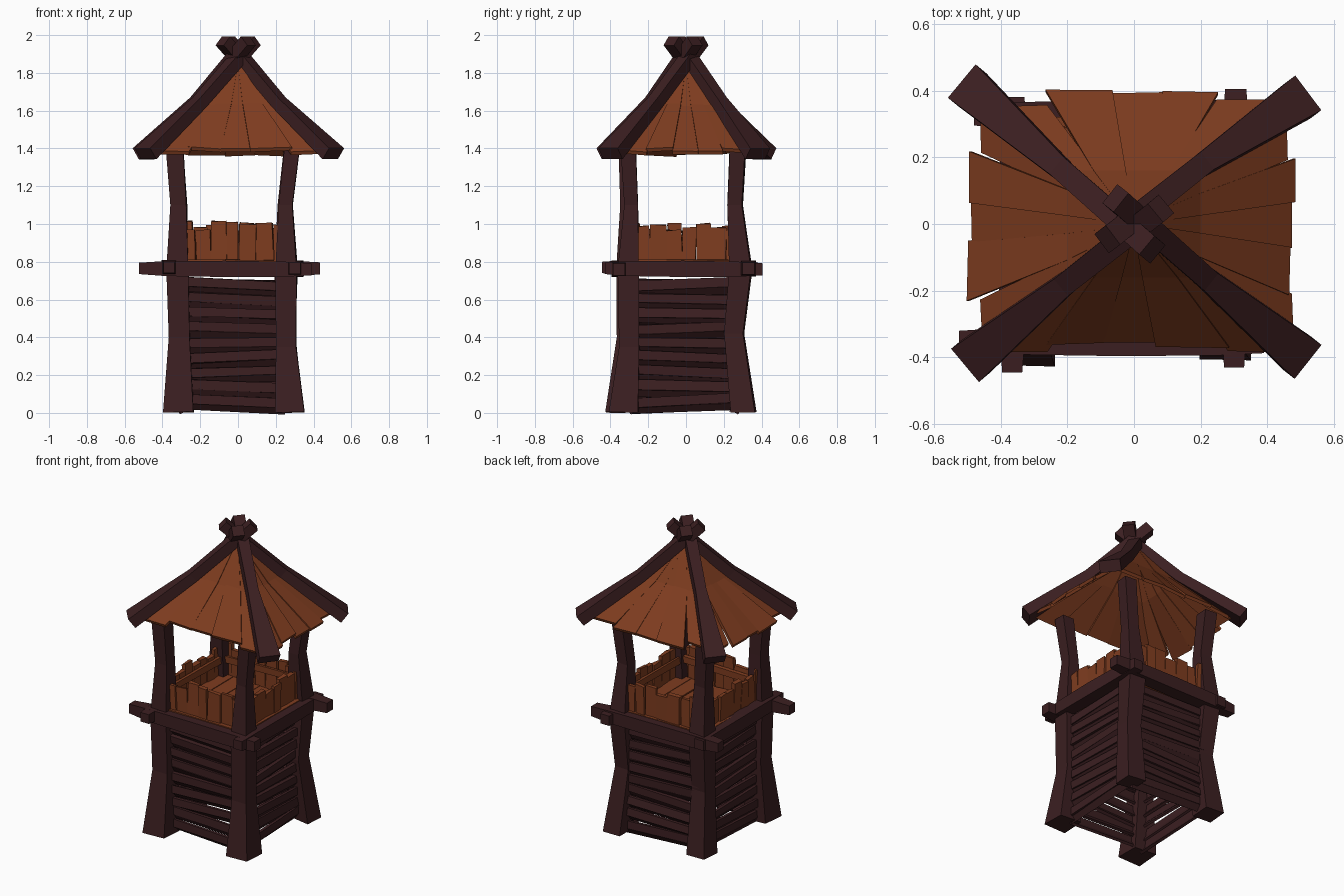
import bpy, bmesh, math, random
from mathutils import Vector, Matrix, Euler

if "Cube" in bpy.data.objects:
    bpy.data.objects.remove(bpy.data.objects["Cube"])

random.seed(7)
R = random.uniform


def material(name, rgb):
    m = bpy.data.materials.new(name)
    m.diffuse_color = (*rgb, 1)
    m.use_nodes = True
    m.node_tree.nodes["Principled BSDF"].inputs["Base Color"].default_value = m.diffuse_color
    return m


DARK = material("dark_wood", (0.044, 0.0135, 0.015))
BROWN = material("warm_wood", (0.212, 0.046, 0.014))


def finish(bm, name, mat):
    bmesh.ops.recalc_face_normals(bm, faces=bm.faces)
    me = bpy.data.meshes.new(name)
    bm.to_mesh(me)
    bm.free()
    me.materials.append(mat)
    ob = bpy.data.objects.new(name, me)
    bpy.context.collection.objects.link(ob)
    return ob


def loft(bm, rings):
    vs = [[bm.verts.new(p) for p in r] for r in rings]
    n = len(vs[0])
    for a, b in zip(vs, vs[1:]):
        for i in range(n):
            bm.faces.new((a[i], a[(i + 1) % n], b[(i + 1) % n], b[i]))
    bm.faces.new(vs[0])
    bm.faces.new(vs[-1])


def box(bm, c, s, rot=(0, 0, 0), jit=0.0):
    m = Matrix.Translation(c) @ Euler(rot).to_matrix().to_4x4() @ Matrix.Diagonal((*s, 1))
    for v in bmesh.ops.create_cube(bm, size=1, matrix=m)['verts']:
        v.co += Vector((R(-jit, jit), R(-jit, jit), R(-jit, jit)))


# crooked corner posts: (x, y, z, half width) along each path
posts = {
    "front_left_post": [(-.315, -.345, 0, .08), (-.31, -.31, .4, .055), (-.32, -.31, .76, .058),
                        (-.315, -.305, 1.1, .042), (-.335, -.31, 1.40, .046)],
    "front_right_post": [(.275, -.33, 0, .077), (.255, -.30, .35, .053), (.255, -.305, .76, .056),
                         (.252, -.29, 1.1, .036), (.285, -.305, 1.39, .04)],
    "back_right_post": [(.28, .305, 0, .064), (.25, .255, .42, .05), (.255, .29, .76, .058),
                        (.25, .26, 1.1, .038), (.285, .275, 1.40, .04)],
    "back_left_post": [(-.325, .30, 0, .066), (-.305, .255, .42, .05), (-.32, .29, .76, .058),
                       (-.31, .26, 1.1, .04), (-.335, .275, 1.40, .043)],
}
for name, path in posts.items():
    bm = bmesh.new()
    yaw = R(-.08, .08)
    rings = []
    for x, y, z, h in path:
        rings.append([(x + h * 1.414 * math.cos(yaw + math.pi * (k + .5) / 2),
                       y + h * 1.414 * math.sin(yaw + math.pi * (k + .5) / 2),
                       z + (R(0, .015) if z == 0 else 0)) for k in range(4)])
    loft(bm, rings)
    finish(bm, name, DARK)

# the four sides of the tower: name, centre, outward angle, span
CX, CY = -.03, -.01
sides = [("front", Vector((CX, -.305, 0)), 0, .56), ("right", Vector((.255, CY, 0)), math.pi / 2, .57),
         ("back", Vector((CX, .285, 0)), math.pi, .56), ("left", Vector((-.315, CY, 0)), -math.pi / 2, .57)]


def place(bm, centre, ang):
    bmesh.ops.transform(bm, matrix=Matrix.Translation(centre) @ Matrix.Rotation(ang, 4, 'Z'), verts=bm.verts)


for name, c, ang, span in sides:
    # lower wall: upright boards alternating with boards sloping inward beneath them
    bm = bmesh.new()
    for i in range(9):
        z, roll = .065 + i * .077, R(-.05, .05)
        box(bm, (0, R(-.012, -.004), z), (span, .022, .05), (R(-.1, .05), roll, 0), .004)
        box(bm, (0, .004, z - .036), (span, .016, .046), (math.radians(R(30, 42)), roll + R(-.02, .02), 0), .003)
    place(bm, c, ang)
    finish(bm, name + "_wall_boards", DARK)
    # upright parapet boards with a rail inside and a strip at the foot
    bm = bmesh.new()
    x, end = -span / 2 + .02, span / 2 - .02
    while x < end - .02:
        w = min(R(.065, .095), end - x)
        top = R(.96, 1.015)
        box(bm, (x + w / 2, R(-.012, .006), (top + .76) / 2), (w - .003, .024, top - .76),
            (R(-.03, .03), R(-.035, .035), R(-.05, .05)), .005)
        x += w
    box(bm, (0, .026, .92), (span - .06, .022, .04), (0, R(-.03, .03), 0), .004)
    box(bm, (0, -.018, .795), (span - .06, .03, .03), (0, 0, 0), .004)
    place(bm, c, ang)
    finish(bm, name + "_parapet", BROWN)

# platform floor boards
bm = bmesh.new()
for i in range(6):
    box(bm, (-.27 + i * .096, CY, .79 + R(-.006, .006)), (.094, .56, .025), (0, R(-.04, .04), R(-.02, .02)), .004)
finish(bm, "platform_floor", BROWN)

# protruding ring beams
for name, a, b in [("front_beam", (-.525, -.35, .765), (.39, -.355, .76)),
                   ("back_beam", (-.48, .325, .765), (.435, .33, .765)),
                   ("left_beam", (-.365, -.445, .77), (-.36, .38, .765)),
                   ("right_beam", (.30, -.43, .765), (.305, .405, .76))]:
    a, b = Vector(a), Vector(b)
    d = b - a
    along_x = abs(d.x) > abs(d.y)
    bm = bmesh.new()
    rings = []
    for t, h in ((0, .03), (.16, .04), (.5, .043), (.84, .04), (1, .032)):
        p = a.lerp(b, t)
        rings.append([p + (Vector((0, u * h, v * h)) if along_x else Vector((u * h, 0, v * h)))
                      for u, v in ((-1, -1), (1, -1), (1, 1), (-1, 1))])
    loft(bm, rings)
    finish(bm, name, DARK)

# bent rafters crossing at the peak
for name, ex, ey, shift in [("front_left_rafter", -.49, -.41, .02), ("front_right_rafter", .505, -.40, .02),
                            ("back_right_rafter", .505, .38, .02), ("back_left_rafter", -.50, .415, .02)]:
    sx, sy = math.copysign(1, ex), math.copysign(1, ey)
    side = Vector((-ey, ex, 0)).normalized()
    pts = [Vector((ex, ey, 1.372)), Vector((sx * .21, sy * .17, 1.645)), Vector((-sx * .068, -sy * .062, 1.97))]
    pts[1] += side * shift * .5
    pts[2] += side * shift
    bm = bmesh.new()
    rings = []
    for i, (w, h) in enumerate(((.065, .036), (.033, .032), (.036, .032))):
        t = (pts[min(i + 1, 2)] - pts[max(i - 1, 0)]).normalized()
        up = t.cross(side)
        up = up if up.z > 0 else -up
        rings.append([pts[i] + side * u * w + up * v * h for u, v in ((-1, -1), (1, -1), (1, 1), (-1, 1))])
    loft(bm, rings)
    finish(bm, name, DARK)

# concave roof slopes of wide wedge planks: half span, depth, height per level
LV = {"x": (.455, .20, .02), "y": (.355, .16, .02), "z": (1.40, 1.63, 1.85)}
for name, ang in (("front", 0), ("right", math.pi / 2), ("back", math.pi), ("left", -math.pi / 2)):
    fb = name in ("front", "back")
    span, depth = (LV["x"], LV["y"]) if fb else (LV["y"], LV["x"])
    n = 5
    cuts = [-1] + [-1 + 2 * i / n + R(-.06, .06) for i in range(1, n)] + [1]
    bm = bmesh.new()
    for j, (a, b) in enumerate(zip(cuts, cuts[1:])):
        lift, skew = R(-.006, .010), R(-.008, .008)
        ext = R(0, .03) if j in (0, n - 1) else R(.0, .05)
        rings = []
        for k in range(3):
            e = ext if k == 0 else 0
            y, z = -depth[k] - e, LV["z"][k] - e * .5 + lift * (1 if k < 2 else .3)
            g = (-.002, -.005, -.004)[k]
            xa, xb = a * span[k] + g, b * span[k] - g
            s = skew if k == 0 else 0
            rings.append([(xa, y, z + s), (xb, y + s, z - s),
                          (xb, y + .008 + s, z - s - .018), (xa, y + .008, z + s - .018)])
        loft(bm, rings)
    place(bm, Vector((0, 0, 0)), ang)
    finish(bm, name + "_roof_planks", BROWN)
